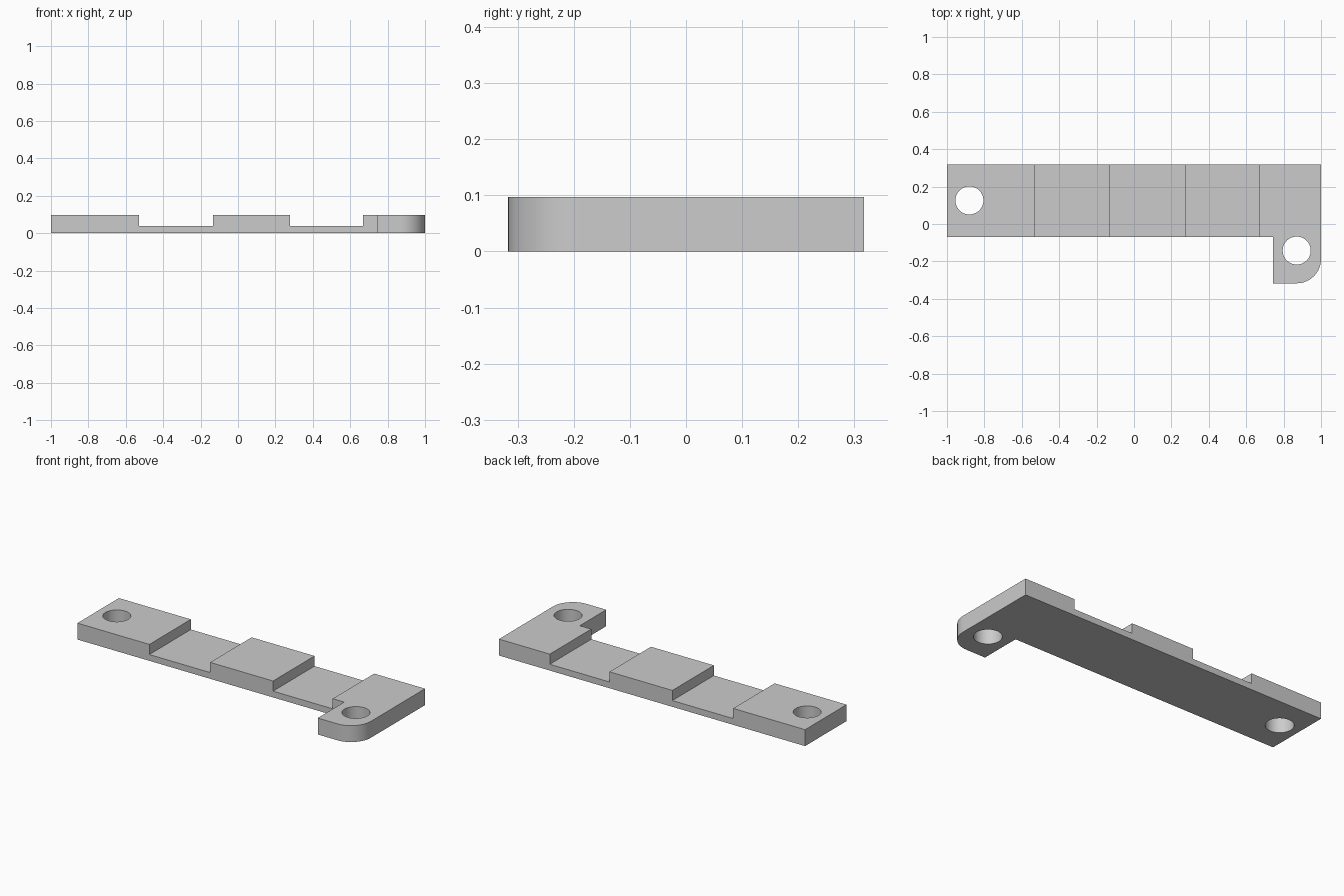
import bpy, bmesh, math

cube = bpy.data.objects.get("Cube")
if cube:
    bpy.data.objects.remove(cube, do_unlink=True)

HEIGHT, FLOOR = 0.097, 0.037
BACK, FRONT, TAB_FRONT, TAB_LEFT = 0.317, -0.07, -0.317, 0.743
RADIUS = 0.13

grey = bpy.data.materials.new("light grey")
grey.use_nodes = True
colour = (0.6, 0.6, 0.6, 1)
grey.diffuse_color = colour
grey.node_tree.nodes["Principled BSDF"].inputs["Base Color"].default_value = colour


def prism(name, outline, bottom, top):
    """Extrude a flat outline upward into a solid."""
    bm = bmesh.new()
    face = bm.faces.new([bm.verts.new((x, y, bottom)) for x, y in outline])
    result = bmesh.ops.extrude_face_region(bm, geom=[face])
    verts = [v for v in result["geom"] if isinstance(v, bmesh.types.BMVert)]
    bmesh.ops.translate(bm, verts=verts, vec=(0, 0, top - bottom))
    bmesh.ops.recalc_face_normals(bm, faces=bm.faces)
    mesh = bpy.data.meshes.new(name)
    bm.to_mesh(mesh)
    bm.free()
    mesh.materials.append(grey)
    obj = bpy.data.objects.new(name, mesh)
    bpy.context.collection.objects.link(obj)
    return obj


def arc(x, y, radius, start, end, steps):
    angles = [math.radians(start + (end - start) * i / steps) for i in range(steps + 1)]
    return [(x + radius * math.cos(a), y + radius * math.sin(a)) for a in angles]


# Long bar with a rounded mounting tab at one end
outline = [(-1, BACK), (-1, FRONT), (TAB_LEFT, FRONT), (TAB_LEFT, TAB_FRONT)]
outline += arc(1 - RADIUS, TAB_FRONT + RADIUS, RADIUS, -90, 0, 16)
outline += [(1, BACK)]
bracket = prism("mounting_bar", outline, 0, HEIGHT)

# Two shallow channels across the bar, and a screw hole at each end
cutters = []
for left, right in ((-0.53, -0.133), (0.278, 0.668)):
    box = [(left, -0.5), (right, -0.5), (right, 0.5), (left, 0.5)]
    cutters.append(prism("channel_cutter", box, FLOOR, 0.2))
for x, y in ((-0.88, 0.126), (0.87, -0.142)):
    circle = arc(x, y, 0.075, 0, 360, 48)[:-1]
    cutters.append(prism("screw_hole_cutter", circle, -0.1, 0.2))

bpy.ops.object.select_all(action="DESELECT")
bpy.context.view_layer.objects.active = bracket
bracket.select_set(True)
for cutter in cutters:
    cut = bracket.modifiers.new("cut", "BOOLEAN")
    cut.operation = "DIFFERENCE"
    cut.solver = "EXACT"
    cut.object = cutter
    bpy.ops.object.modifier_apply(modifier=cut.name)
    bpy.data.objects.remove(cutter, do_unlink=True)

bpy.ops.object.shade_smooth_by_angle(angle=math.radians(30))
